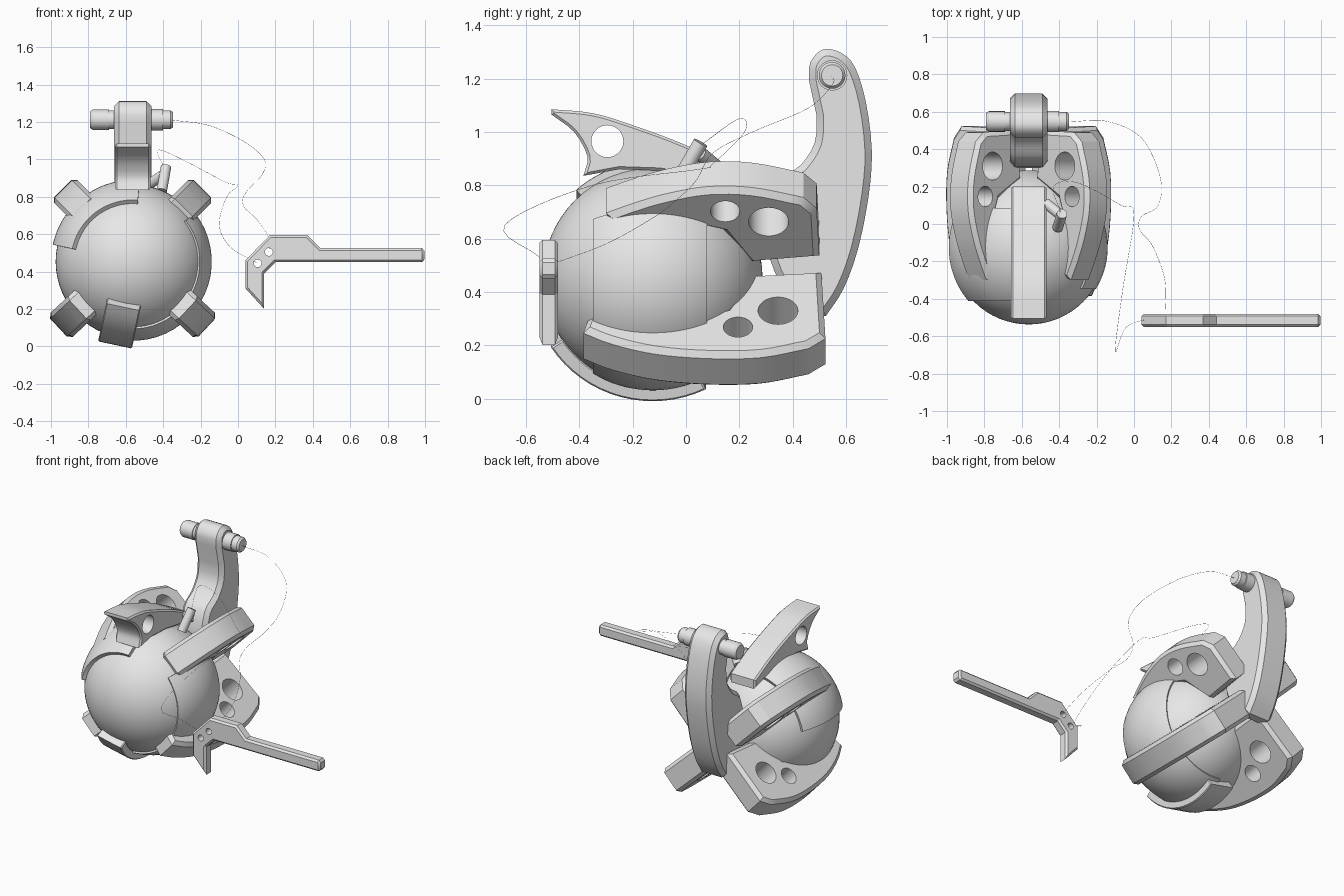
import bpy, bmesh, math
from math import sin, cos, radians
from mathutils import Matrix, Vector

if "Cube" in bpy.data.objects:
    bpy.data.objects.remove(bpy.data.objects["Cube"])

GREY = (0.8, 0.8, 0.8, 1)
grey = bpy.data.materials.new("plain grey")
grey.use_nodes = True
grey.diffuse_color = GREY
grey.node_tree.nodes["Principled BSDF"].inputs["Base Color"].default_value = GREY

AXIS = -0.563                       # x of the body's centre line
BALL = Vector((AXIS, -0.125, 0.453))
RADIUS = 0.412


def add(name, bm):
    bmesh.ops.recalc_face_normals(bm, faces=bm.faces[:])
    mesh = bpy.data.meshes.new(name)
    bm.to_mesh(mesh)
    bm.free()
    obj = bpy.data.objects.new(name, mesh)
    bpy.context.collection.objects.link(obj)
    mesh.materials.append(grey)
    return obj


def activate(obj):
    bpy.ops.object.select_all(action='DESELECT')
    obj.select_set(True)
    bpy.context.view_layer.objects.active = obj


def smooth(obj, angle=28):
    activate(obj)
    bpy.ops.object.shade_smooth_by_angle(angle=radians(angle))


def spline(pts, steps=4):
    """Catmull-Rom curve through the points."""
    p = [Vector(q) for q in pts]
    p = [2 * p[0] - p[1]] + p + [2 * p[-1] - p[-2]]
    out = []
    for a, b, c, d in zip(p, p[1:], p[2:], p[3:]):
        for i in range(steps):
            t = i / steps
            out.append(0.5 * (2 * b + (c - a) * t + (2 * a - 5 * b + 4 * c - d) * t * t
                              + (3 * b - a - 3 * c + d) * t ** 3))
    return out + [p[-2]]


def rod(bm, a, b, r1, r2=None, sides=24):
    a, b = Vector(a), Vector(b)
    turn = (b - a).to_track_quat('Z', 'Y').to_matrix().to_4x4()
    bmesh.ops.create_cone(bm, cap_ends=True, segments=sides, radius1=r1,
                          radius2=r1 if r2 is None else r2, depth=(b - a).length,
                          matrix=Matrix.Translation((a + b) / 2) @ turn)


def plate(name, profile, width, place, bevel, holes=()):
    """Profile in the local y-z plane, thickened along x, rims chamfered, drilled."""
    bm = bmesh.new()
    h = width / 2
    face = bm.faces.new([bm.verts.new((-h, p[0], p[1])) for p in profile])
    moved = bmesh.ops.extrude_face_region(bm, geom=[face])["geom"]
    bmesh.ops.translate(bm, vec=(width, 0, 0),
                        verts=[v for v in moved if isinstance(v, bmesh.types.BMVert)])
    rims = [e for e in bm.edges if abs(e.verts[0].co.x - e.verts[1].co.x) < 1e-5]
    bmesh.ops.bevel(bm, geom=rims, offset=bevel, segments=1, affect='EDGES',
                    clamp_overlap=False)
    obj = add(name, bm)
    if holes:
        bm = bmesh.new()
        for y, z, r in holes:
            rod(bm, (-width, y, z), (width, y, z), r, sides=28)
        drill = add(name + "_drill", bm)
        drill.hide_render = True
        mod = obj.modifiers.new("holes", 'BOOLEAN')
        mod.operation, mod.object, mod.solver = 'DIFFERENCE', drill, 'EXACT'
        activate(obj)
        bpy.ops.object.modifier_apply(modifier=mod.name)
        bpy.data.objects.remove(drill)
    smooth(obj)
    obj.matrix_world = place


def shell(name, radius, a0, a1, t0, t1, n=20):
    """Curved panel on the ball: a is the turn about y, t the angle from the front."""
    bm = bmesh.new()
    rows = []
    for i in range(n + 1):
        t = radians(t0 + (t1 - t0) * i / n)
        angles = [radians(a0 + (a1 - a0) * j / n) for j in range(n + 1)]
        rows.append([bm.verts.new(BALL + radius * Vector(
            (sin(t) * cos(a), -cos(t), sin(t) * sin(a)))) for a in angles])
    for r, s in zip(rows, rows[1:]):
        for j in range(n):
            bm.faces.new((r[j], r[j + 1], s[j + 1], s[j]))
    obj = add(name, bm)
    mod = obj.modifiers.new("thickness", 'SOLIDIFY')
    mod.thickness, mod.offset = 0.05, 0
    activate(obj)
    bpy.ops.object.modifier_apply(modifier=mod.name)
    smooth(obj)


# Ball and its two cover panels
bm = bmesh.new()
bmesh.ops.create_uvsphere(bm, u_segments=64, v_segments=32, radius=RADIUS,
                          matrix=Matrix.Translation(BALL) @ Matrix.Rotation(radians(90), 4, 'X'))
smooth(add("ball", bm))
shell("upper_panel", 0.412, 85, 168, 49, 119)
shell("lower_panel", 0.398, -100, 38, 58, 119)

# Four drilled claws gripping the ball: short pointed upper pair, longer lower pair
upper = spline([(-0.3, 0.385), (-0.2, 0.435), (-0.08, 0.485), (0.08, 0.525), (0.25, 0.52),
                (0.44, 0.468)]) + [(0.49, 0.41), (0.5, 0.16), (0.24, 0.13), (0.14, 0.3),
                                   (-0.05, 0.36), (-0.2, 0.34), (-0.28, 0.33)]
lower = spline([(-0.385, 0.4), (-0.28, 0.46), (-0.12, 0.515), (0.08, 0.54), (0.28, 0.535),
                (0.46, 0.485)]) + [(0.523, 0.43), (0.508, 0.07), (0.24, 0.09), (0.15, 0.28),
                                   (-0.05, 0.36), (-0.25, 0.34), (-0.36, 0.3)]
upper_holes = [(0.147, 0.415, 0.055), (0.31, 0.36, 0.075)]
lower_holes = [(0.195, 0.39, 0.055), (0.345, 0.3, 0.075)]
for side, sign in (("left", 1), ("right", -1)):
    for level, profile, angle, holes in (("upper", upper, 45, upper_holes),
                                         ("lower", lower, 133, lower_holes)):
        place = Matrix.Translation((AXIS, 0, 0.47)) @ \
            Matrix.Rotation(radians(sign * angle), 4, 'Y')
        plate(f"{level}_{side}_claw", profile, 0.175, place, 0.022, holes)

# Top fin
middle = Matrix.Translation((AXIS, 0, 0))
fin = spline([(-0.505, 1.085), (-0.35, 1.07), (-0.2, 1.025), (0, 0.95), (0.2, 0.85)]) + \
    [(0.2, 0.79), (0.05, 0.83), (-0.1, 0.855), (-0.25, 0.86), (-0.385, 0.835)] + \
    spline([(-0.38, 0.85), (-0.37, 0.91), (-0.42, 1.0), (-0.505, 1.065)], 3)
plate("top_fin", fin, 0.19, middle, 0.01, [(-0.295, 0.965, 0.06)])

# Strip under the ball
arc = [radians(213 + 83 * i / 16) for i in range(17)]
strip = [(0.455 * cos(a), 0.455 * sin(a)) for a in arc] + \
    [(0.4 * cos(a), 0.4 * sin(a)) for a in reversed(arc)]
plate("bottom_strip", strip, 0.185,
      Matrix.Translation(BALL) @ Matrix.Rotation(radians(12), 4, 'Y'), 0.006)

# Tall curved back post with its cross pin
post = spline([(0.462, 1.19), (0.466, 1.26), (0.515, 1.31), (0.585, 1.295), (0.635, 1.24),
               (0.675, 1.11), (0.697, 0.93), (0.685, 0.76), (0.645, 0.56), (0.59, 0.41),
               (0.525, 0.31)], 3) + \
    spline([(0.47, 0.31), (0.36, 0.42), (0.3, 0.6), (0.34, 0.8), (0.43, 0.875),
            (0.483, 0.96), (0.49, 1.06)], 3)
plate("back_post", post, 0.2, middle, 0.026)

bm = bmesh.new()
for x0, x1, r1, r2 in ((-0.70, -0.43, 0.05, 0.05), (-0.775, -0.69, 0.055, 0.055),
                       (-0.79, -0.775, 0.045, 0.055), (-0.47, -0.4, 0.057, 0.057),
                       (-0.4, -0.36, 0.05, 0.05), (-0.36, -0.348, 0.05, 0.04)):
    rod(bm, (x0, 0.548, 1.212), (x1, 0.548, 1.212), r1, r2)
smooth(add("cross_pin", bm))

# Small peg on top of the ball
bm = bmesh.new()
rod(bm, (-0.408, -0.02, 0.83), (-0.385, 0.055, 0.96), 0.028)
rod(bm, (-0.47, 0.11, 0.87), (-0.395, 0.05, 0.92), 0.028)
smooth(add("peg", bm))

# Separate handle with two cord holes
handle = [(0.04, 0.46), (0.17, 0.595), (0.37, 0.595), (0.44, 0.525), (0.985, 0.525),
          (0.997, 0.51), (0.997, 0.465), (0.985, 0.45), (0.2, 0.45), (0.14, 0.39),
          (0.14, 0.2), (0.04, 0.31)]
plate("handle", handle, 0.07, Matrix.Translation((0, -0.515, 0))
      @ Matrix.Rotation(radians(-90), 4, 'Z'), 0.012,
      [(0.105, 0.445, 0.021), (0.165, 0.505, 0.021)])

# Two fine cords between body and handle
cords = {
    "pin_cord": [(-0.35, 0.545, 1.21), (-0.15, 0.55, 1.18), (0.04, 0.46, 1.09),
                 (0.14, 0.25, 1.0), (0.13, 0.1, 0.92), (0.04, 0.04, 0.82),
                 (0.03, -0.03, 0.75), (0.1, -0.12, 0.68), (0.165, -0.3, 0.58),
                 (0.165, -0.5, 0.505)],
    "peg_cord": [(-0.39, 0.055, 0.95), (-0.43, 0.2, 1.05), (-0.3, 0.22, 1.0),
                 (-0.07, 0.1, 0.88), (0, 0.05, 0.86), (-0.06, -0.35, 0.8),
                 (-0.1, -0.68, 0.65), (-0.04, -0.55, 0.53), (0.105, -0.5, 0.445)],
}
for name, pts in cords.items():
    curve = bpy.data.curves.new(name, 'CURVE')
    curve.dimensions = '3D'
    curve.bevel_depth, curve.bevel_resolution = 0.0008, 0
    line = curve.splines.new('POLY')
    path = spline(pts, 6)
    line.points.add(len(path) - 1)
    for point, co in zip(line.points, path):
        point.co = (*co, 1)
    curve.materials.append(grey)
    bpy.context.collection.objects.link(bpy.data.objects.new(name, curve))
